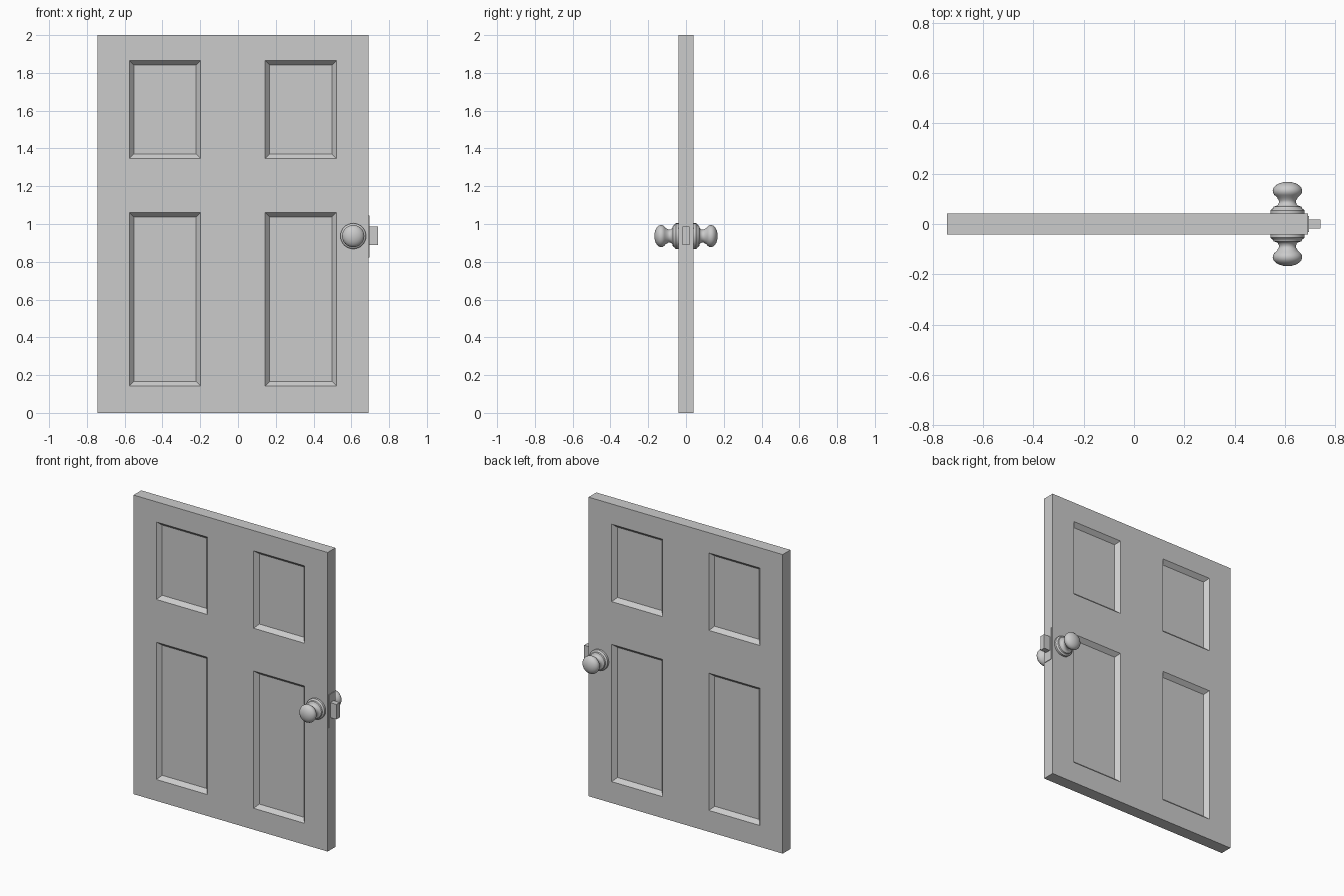
import bpy, bmesh, math
from mathutils import Vector

if "Cube" in bpy.data.objects:
    bpy.data.objects.remove(bpy.data.objects["Cube"])

HALF = 0.041                 # half the door thickness
KX, KZ = 0.61, 0.936         # knob axis


def finish(bm, name):
    bmesh.ops.recalc_face_normals(bm, faces=bm.faces)
    me = bpy.data.meshes.new(name)
    bm.to_mesh(me)
    bm.free()
    ob = bpy.data.objects.new(name, me)
    bpy.context.collection.objects.link(ob)
    return ob


def box(name, lo, hi):
    bm = bmesh.new()
    bmesh.ops.create_cube(bm, size=1)
    lo, hi = Vector(lo), Vector(hi)
    for v in bm.verts:
        v.co = (lo + hi) / 2 + v.co * (hi - lo)
    return finish(bm, name)


# Door slab: a grid of cells whose odd cells become sunken panels on both faces
xs = [-0.744, -0.575, -0.198, 0.144, 0.521, 0.692]
zs = [0, 0.143, 1.061, 1.347, 1.865, 2]
bm = bmesh.new()
grid = [[bm.verts.new((x, -HALF, z)) for z in zs] for x in xs]
for i in range(5):
    for j in range(5):
        bm.faces.new((grid[i][j], grid[i + 1][j], grid[i + 1][j + 1], grid[i][j + 1]))
ext = bmesh.ops.extrude_face_region(bm, geom=bm.faces[:], use_keep_orig=True)
for v in ext["geom"]:
    if isinstance(v, bmesh.types.BMVert):
        v.co.y = HALF
bmesh.ops.recalc_face_normals(bm, faces=bm.faces)


def is_panel(f):
    c = f.calc_center_median()
    in_x = any(xs[i] < c.x < xs[i + 1] for i in (1, 3))
    in_z = any(zs[j] < c.z < zs[j + 1] for j in (1, 3))
    return abs(f.normal.y) > 0.9 and in_x and in_z


bmesh.ops.inset_individual(bm, faces=[f for f in bm.faces if is_panel(f)],
                           thickness=0.034, depth=-0.027)
finish(bm, "door_slab")

# Knobs: one lathe profile (radius, distance from door centre), spun on each side
profile = [(0.068, 0.035), (0.068, 0.054), (0.064, 0.059), (0.058, 0.062), (0.055, 0.069),
           (0.042, 0.073), (0.037, 0.078), (0.034, 0.086), (0.034, 0.093), (0.038, 0.099)]
for k in range(9):
    a = math.radians(-45 + k * 135 / 8)
    profile.append((0.059 * math.cos(a), 0.132 + 0.0355 * math.sin(a)))
for name, side in (("front_knob", -1), ("back_knob", 1)):
    bm = bmesh.new()
    pts = [bm.verts.new((KX + r, side * d, KZ)) for r, d in profile]
    edges = [bm.edges.new(p) for p in zip(pts, pts[1:])]
    bmesh.ops.spin(bm, geom=pts + edges, cent=(KX, 0, KZ), axis=(0, 1, 0),
                   angle=math.tau, steps=32, use_duplicate=False)
    bmesh.ops.remove_doubles(bm, verts=bm.verts, dist=1e-4)
    knob = finish(bm, name)
    bpy.ops.object.select_all(action='DESELECT')
    knob.select_set(True)
    bpy.context.view_layer.objects.active = knob
    bpy.ops.object.shade_smooth_by_angle(angle=math.radians(35))

# Latch plate and bolt on the door edge
box("latch_plate", (0.685, -0.031, 0.823), (0.696, 0.031, 1.045))
box("latch_bolt", (0.68, -0.018, 0.888), (0.741, 0.018, 0.988))
